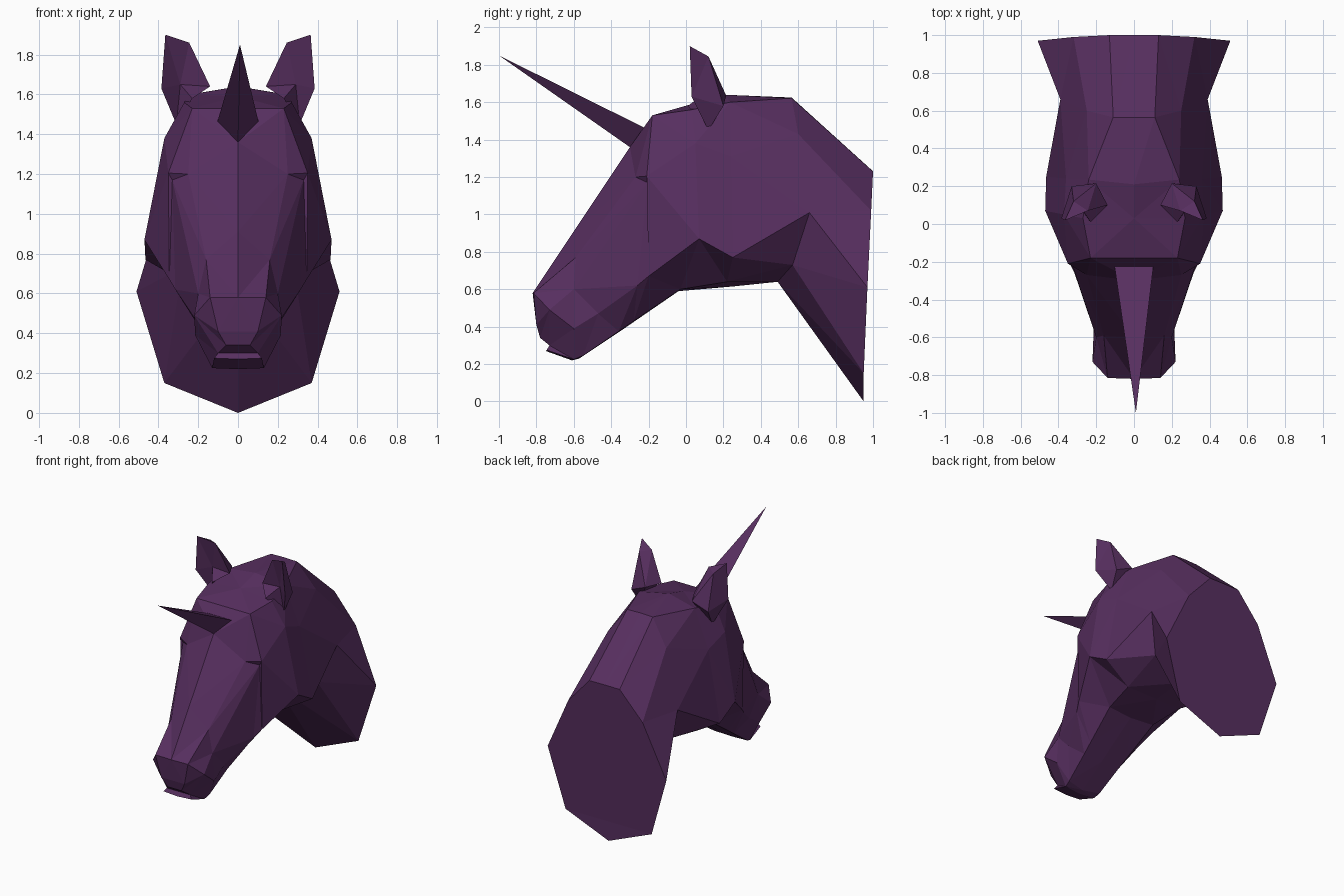
import bpy, bmesh
from mathutils import Vector

if "Cube" in bpy.data.objects:
    bpy.data.objects.remove(bpy.data.objects["Cube"])

mat = bpy.data.materials.new("dark_purple")
mat.diffuse_color = (0.095, 0.028, 0.115, 1)
mat.use_nodes = True
mat.node_tree.nodes["Principled BSDF"].inputs["Base Color"].default_value = mat.diffuse_color


def finish(bm, name):
    bmesh.ops.triangulate(bm, faces=bm.faces[:], quad_method='SHORT_EDGE')
    bmesh.ops.recalc_face_normals(bm, faces=bm.faces[:])
    me = bpy.data.meshes.new(name)
    bm.to_mesh(me)
    bm.free()
    me.materials.append(mat)
    ob = bpy.data.objects.new(name, me)
    bpy.context.collection.objects.link(ob)
    return ob


def full_ring(top, sides, bottom):
    """Closed symmetric ring from centre top (y,z), right side points, centre bottom (y,z)."""
    left = [(-x, y, z) for x, y, z in reversed(sides)]
    return [(0, *top), *sides, (0, *bottom), *left]


def loft(rings, name):
    """Skin the rings and close both ends."""
    bm = bmesh.new()
    loops = [[bm.verts.new(p) for p in r] for r in rings]
    for a, b in zip(loops, loops[1:]):
        n = len(a)
        for i in range(n):
            j = (i + 1) % n
            bm.faces.new((a[i], a[j], b[j], b[i]))
    # End caps as horizontal strips
    for r in (loops[0], loops[-1]):
        n = len(r)
        bm.faces.new((r[0], r[1], r[n - 1]))
        for i in range(1, n // 2 - 1):
            bm.faces.new((r[i], r[i + 1], r[n - i - 1], r[n - i]))
        bm.faces.new((r[n // 2 - 1], r[n // 2], r[n // 2 + 1]))
    return finish(bm, name)


# Cross-sections: neck cut, mid neck, behind the ears
neck = [
    ((1.0, 1.231), [(.13, 1.0, 1.23), (.32, .99, 1.02), (.51, .97, .61), (.37, .95, .15)], (.95, 0)),
    ((.565, 1.625), [(.11, .565, 1.622), (.25, .6, 1.43), (.39, .66, 1.01), (.28, .57, .73)], (.49, .64)),
    ((.21, 1.64), [(.24, .235, 1.6), (.36, .24, 1.31), (.465, .25, .77), (.24, .22, .64)], (.25, .615)),
]
# Poll and jaw, brow, eye line
skull = [
    ((.03, 1.59), [(.27, .03, 1.56), (.37, .05, 1.38), (.47, .07, .87), (.2, -.03, .6)], (-.04, .59)),
    ((-.18, 1.53), [(.23, -.18, 1.53), (.35, -.21, 1.205), (.345, -.2, .67), (.17, -.28, .43)], (-.28, .425)),
    ((-.3, 1.36), [(.25, -.27, 1.2), (.33, -.205, 1.17), (.315, -.26, .62), (.16, -.36, .375)], (-.36, .37)),
]
# Muzzle start, nose rim, lips
muzzle = [
    ((-.6, .91), [(.16, -.59, .77), (.2, -.6, .6), (.215, -.47, .47), (.14, -.55, .245)], (-.57, .23)),
    ((-.82, .58), [(.14, -.815, .58), (.22, -.73, .49), (.215, -.6, .39), (.13, -.6, .225)], (-.61, .22)),
    ((-.8, .41), [(.1, -.8, .41), (.06, -.78, .34), (.1, -.73, .3), (.12, -.745, .275)], (-.75, .27)),
]
loft([full_ring(*s) for s in neck + skull + muzzle], "head_and_neck")


def ear(side, name):
    # Rim: tip, inner top, inner base, front base, bottom, outer
    rim = [(.365, .02, 1.9), (.245, .07, 1.86), (.14, .1, 1.64),
           (.23, .01, 1.58), (.31, .12, 1.45), (.385, .03, 1.63)]
    # Back: top shoulder, inner and outer base; then the hollow
    back = [(.32, .12, 1.845), (.2, .215, 1.635), (.33, .2, 1.58), (.29, .1, 1.65)]
    bm = bmesh.new()
    v = [bm.verts.new((side * x, y, z)) for x, y, z in rim + back]
    for i in range(6):
        bm.faces.new((v[i], v[(i + 1) % 6], v[9]))
    for f in ((0, 1, 6), (1, 2, 7, 6), (2, 3, 7), (3, 4, 7), (4, 8, 7),
              (4, 5, 8), (5, 0, 6, 8), (6, 7, 8)):
        bm.faces.new([v[i] for i in f])
    return finish(bm, name)


ear(1, "ear_right")
ear(-1, "ear_left")

# Horn: slim three-sided spike sunk into the forehead
bm = bmesh.new()
tip = Vector((0.01, -1.0, 1.85))
base = [Vector(p) for p in ((-.1, -.245, 1.475), (.1, -.245, 1.475), (0, -.3, 1.36))]
bv = [bm.verts.new(tip + (p - tip) * 1.05) for p in base]
tv = bm.verts.new(tip)
bm.faces.new(bv)
for i in range(3):
    bm.faces.new((bv[i], bv[(i + 1) % 3], tv))
finish(bm, "horn")
